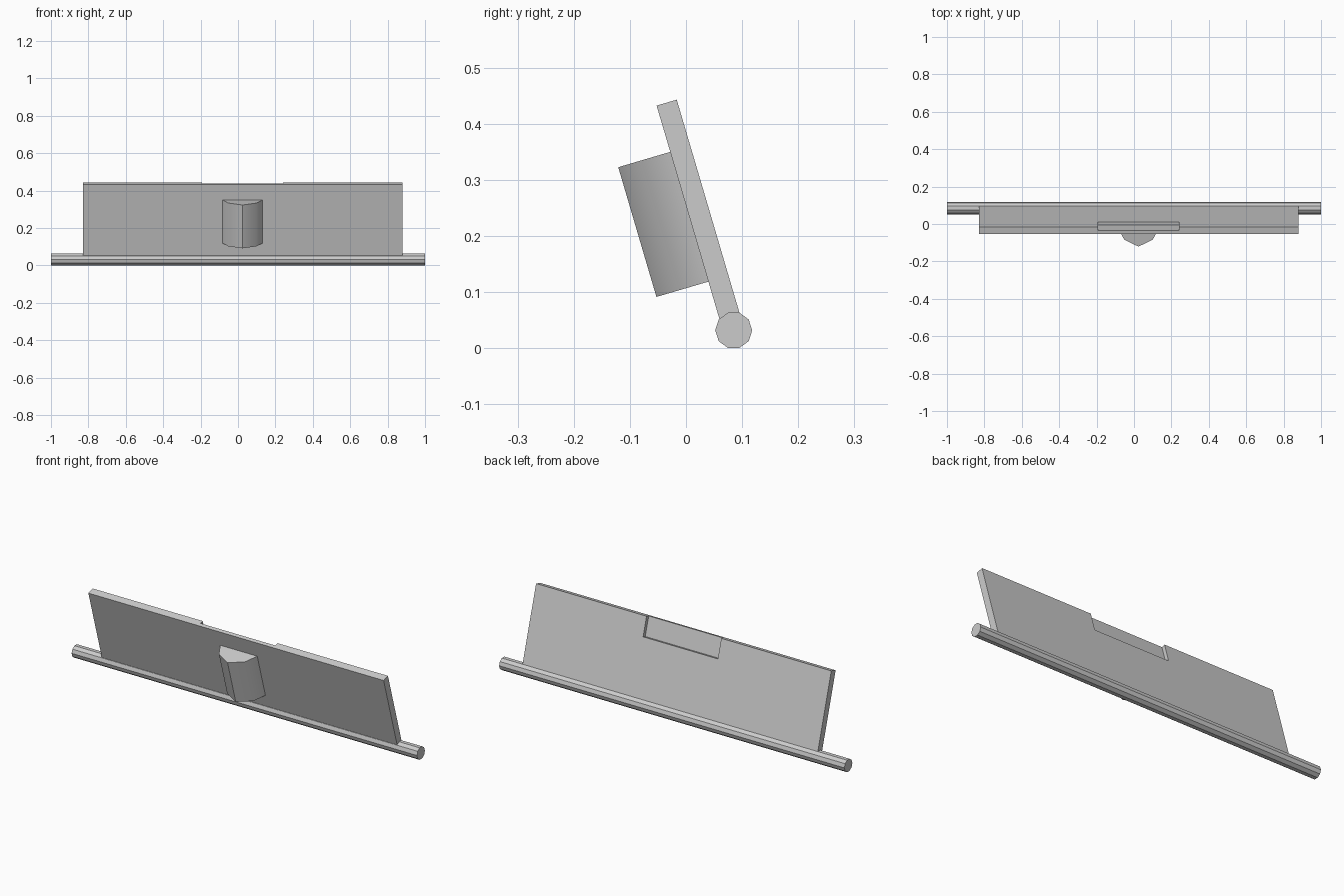
import bpy, bmesh, math
from mathutils import Vector

if "Cube" in bpy.data.objects:
    bpy.data.objects.remove(bpy.data.objects["Cube"])

AXIS = Vector((0, 0.085, 0.032))      # rod centre line
TILT = math.radians(16.4)
UP = Vector((0, -math.sin(TILT), math.cos(TILT)))       # up the panel
OUT = Vector((0, -math.cos(TILT), -math.sin(TILT)))     # out of its front face
X = Vector((1, 0, 0))


def prism(name, points, sweep):
    """Extrude a closed polygon along a vector into a solid."""
    bm = bmesh.new()
    face = bm.faces.new([bm.verts.new(p) for p in points])
    ext = bmesh.ops.extrude_face_region(bm, geom=[face])
    moved = [v for v in ext["geom"] if isinstance(v, bmesh.types.BMVert)]
    bmesh.ops.translate(bm, verts=moved, vec=sweep)
    bmesh.ops.recalc_face_normals(bm, faces=bm.faces)
    mesh = bpy.data.meshes.new(name)
    bm.to_mesh(mesh)
    bm.free()
    ob = bpy.data.objects.new(name, mesh)
    bpy.context.collection.objects.link(ob)
    return ob


def slab(name, x0, x1, s0, s1, t0, t1):
    """Box in panel space: x across, s out of the front, t up the slope."""
    ring = [(s0, t0), (s1, t0), (s1, t1), (s0, t1)]
    return prism(name, [AXIS + X * x0 + OUT * s + UP * t for s, t in ring], X * (x1 - x0))


# Ten-sided hinge rod
ring = [(0.033 * math.cos(i * math.tau / 10), 0.033 * math.sin(i * math.tau / 10)) for i in range(10)]
prism("hinge_rod", [AXIS + Vector((-1, y, z)) for y, z in ring], X * 2)

# Leaning panel with a shallow recess in the top of its back face
H = 0.0187
panel = slab("panel", -0.83, 0.88, -H, H, 0.0, 0.423)
cutter = slab("recess_cutter", -0.193, 0.24, -0.05, 0.0, 0.322, 0.5)
cutter.hide_render = True
cutter.hide_set(True)
cut = panel.modifiers.new("recess", "BOOLEAN")
cut.operation = "DIFFERENCE"
cut.solver = "EXACT"
cut.object = cutter

# Rounded handle on the front face
outline = [(-0.107, 0), (-0.076, 0.058), (0, 0.0966), (0.076, 0.058), (0.107, 0)]
handle = prism("handle", [AXIS + X * (0.024 + x) + OUT * (H + d) + UP * 0.096 for x, d in outline], UP * 0.241)
bpy.ops.object.select_all(action="DESELECT")
handle.select_set(True)
bpy.context.view_layer.objects.active = handle
bpy.ops.object.shade_smooth_by_angle(angle=math.radians(50))
